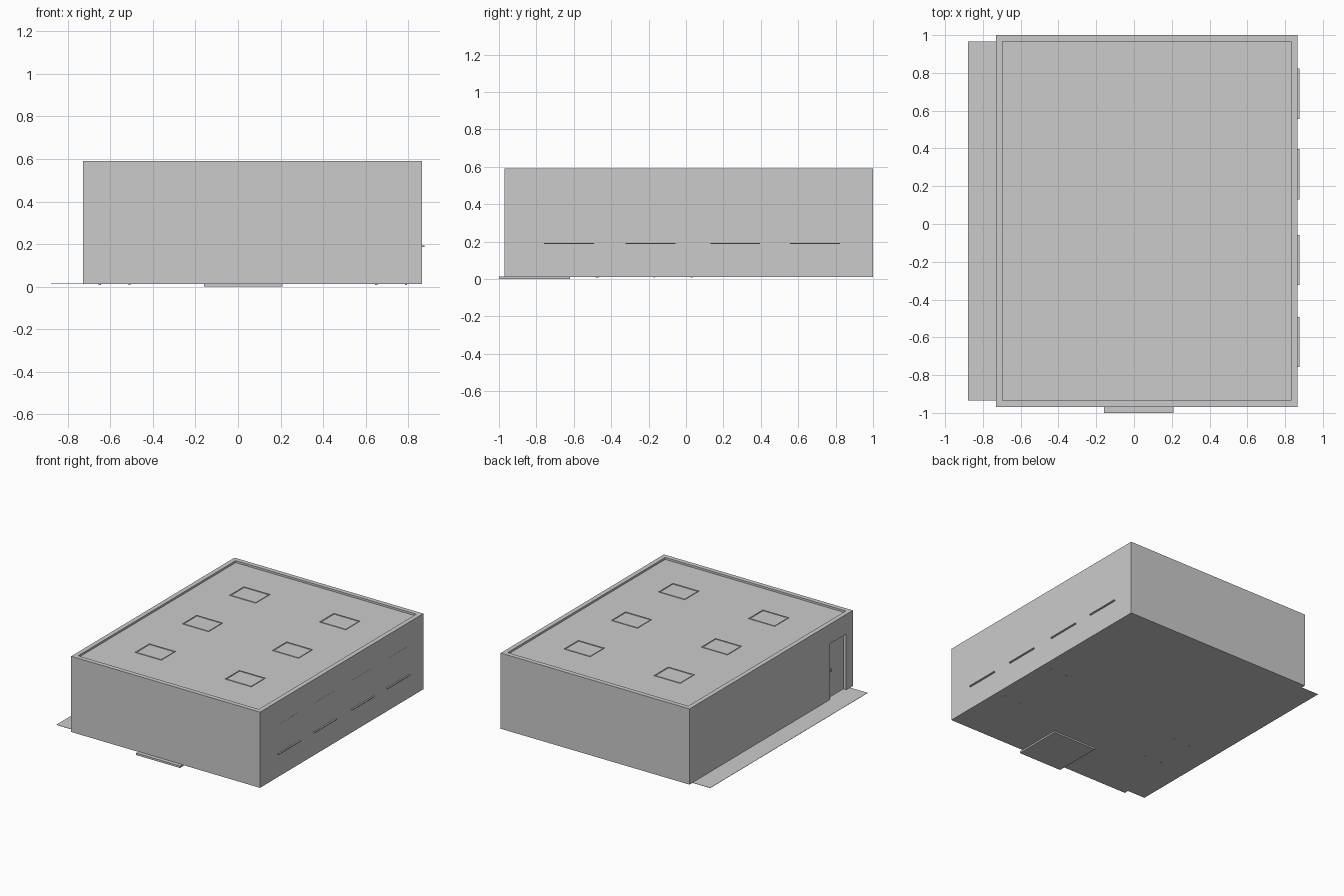
import bpy, bmesh

if "Cube" in bpy.data.objects:
    bpy.data.objects.remove(bpy.data.objects["Cube"])


def box(name, x, y, z):
    """Axis-aligned box from (min, max) ranges."""
    bm = bmesh.new()
    bmesh.ops.create_cube(bm, size=1)
    for v in bm.verts:
        v.co = [r[0] if c < 0 else r[1] for c, r in zip(v.co, (x, y, z))]
    me = bpy.data.meshes.new(name)
    bm.to_mesh(me)
    bm.free()
    ob = bpy.data.objects.new(name, me)
    bpy.context.collection.objects.link(ob)
    return ob


X0, X1, Y0, Y1, Z0, Z1 = -0.73, 0.865, -0.97, 1.0, 0.012, 0.59
T = 0.035                              # wall thickness
D0, D1, DZ = -0.89, -0.695, 0.44       # door opening

# Floor sheet, running out past the left wall
box("floor", (-0.88, X1 - T), (Y0 + T, Y1 - T), (Z0, Z0 + 0.002))

# Walls; the left wall is split around the doorway
box("front_wall", (X0, X1), (Y0, Y0 + T), (Z0, Z1))
box("back_wall", (X0, X1), (Y1 - T, Y1), (Z0, Z1))
box("right_wall", (X1 - T, X1), (Y0 + T, Y1 - T), (Z0, Z1))
box("left_wall_front", (X0, X0 + T), (Y0 + T, D0), (Z0, Z1))
box("left_wall_back", (X0, X0 + T), (D1, Y1 - T), (Z0, Z1))
box("left_wall_lintel", (X0, X0 + T), (D0, D1), (DZ, Z1))

# Recessed door with a knob
box("door", (X0 + 0.025, X0 + T), (D0, D1), (Z0, DZ))
box("door_handle", (X0 + 0.008, X0 + 0.025), (D1 - 0.035, D1 - 0.015), (0.215, 0.23))

# Ceiling, sunk slightly below the wall tops
C = Z1 - 0.015
box("ceiling", (X0 + T, X1 - T), (Y0 + T, Y1 - T), (C - 0.01, C))

# Six ceiling light panels, each with a thin raised frame
for x in (-0.31, 0.45):
    for y in (-0.555, 0.015, 0.585):
        w, d, f = 0.11, 0.085, 0.008
        box("light_panel", (x - w, x + w), (y - d, y + d), (C - 0.015, C + 0.001))
        for s in (-1, 1):
            a, b = sorted((s * w, s * (w - f)))
            box("light_frame_side", (x + a, x + b), (y - d, y + d), (C, C + 0.005))
            a, b = sorted((s * d, s * (d - f)))
            box("light_frame_end", (x - w + f, x + w - f), (y + a, y + b), (C, C + 0.005))

# Four windows with projecting sills on the right wall
for y in (-0.625, -0.19, 0.263, 0.69):
    box("window_sill", (X1 - T - 0.01, X1 + 0.012), (y - 0.133, y + 0.133), (0.187, 0.194))
    box("window_pane", (X1 - T - 0.001, X1 + 0.001), (y - 0.122, y + 0.122), (0.194, 0.41))

# Entrance mat under the front wall
box("entrance_mat", (-0.16, 0.21), (-1.0, -0.62), (0.0, 0.015))


# Low tables inside, their feet just piercing the floor
def table(x, y):
    box("table_top", (x[0] - 0.01, x[1] + 0.01), (y[0] - 0.01, y[1] + 0.01), (0.17, 0.185))
    for px in x:
        for py in y:
            box("table_leg", (px - 0.005, px + 0.005), (py - 0.005, py + 0.005), (0.008, 0.17))


table((-0.65, -0.51), (-0.48, -0.17))
table((0.65, 0.79), (-0.47, 0.03))
